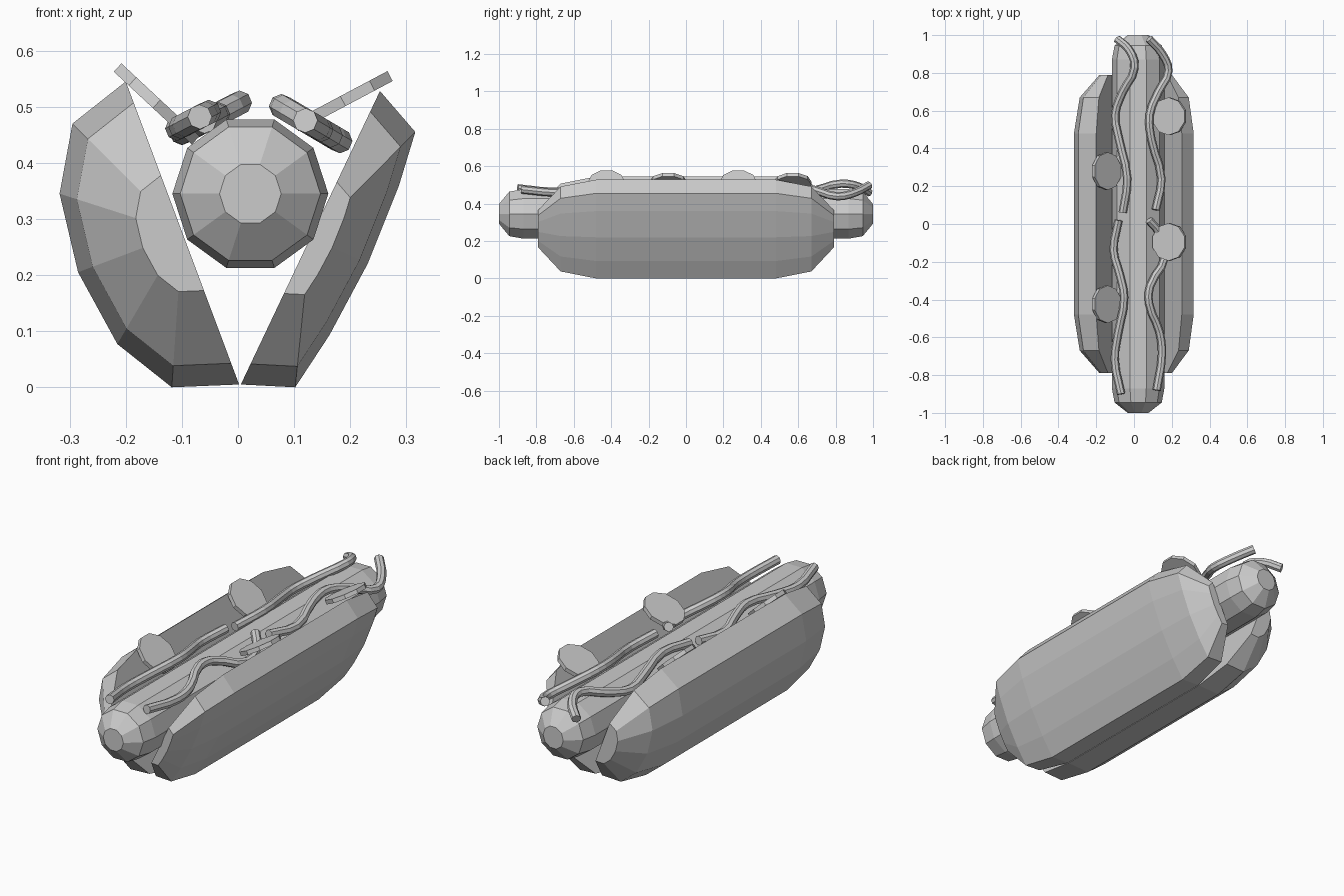
import bpy, bmesh
from math import sin, cos, radians, pi
from mathutils import Matrix

if "Cube" in bpy.data.objects:
    bpy.data.objects.remove(bpy.data.objects["Cube"])


def loft(name, rings):
    """Skin equal-length point rings and cap both ends."""
    bm = bmesh.new()
    vr = [[bm.verts.new(p) for p in ring] for ring in rings]
    n = len(vr[0])
    for a, b in zip(vr, vr[1:]):
        for i in range(n):
            j = (i + 1) % n
            bm.faces.new((a[i], a[j], b[j], b[i]))
    bm.faces.new(vr[0])
    bm.faces.new(vr[-1])
    return finish(name, bm)


def finish(name, bm):
    bmesh.ops.recalc_face_normals(bm, faces=bm.faces)
    me = bpy.data.meshes.new(name)
    bm.to_mesh(me)
    bm.free()
    ob = bpy.data.objects.new(name, me)
    bpy.context.collection.objects.link(ob)
    return ob


# Sausage: ten-sided capsule
cx, cz = 0.022, 0.345
half = [(1.0, 0.055), (0.945, 0.125), (0.87, 0.139)]
stations = [(-y, r) for y, r in half] + half[::-1]
loft("sausage", [[(cx + r * cos(i * pi / 5), y, cz + r * sin(i * pi / 5))
                  for i in range(10)] for y, r in stations])

# Bun halves: flat inner face, cross-section shrinking towards the ends
bun_left = [(0.002, 0.005), (-0.2, 0.545), (-0.295, 0.47), (-0.318, 0.345),
            (-0.285, 0.205), (-0.215, 0.077), (-0.118, 0.0)]
bun_right = [(0.005, 0.005), (0.253, 0.528), (0.316, 0.455), (0.287, 0.36),
             (0.231, 0.22), (0.163, 0.093), (0.102, 0.0)]
ends = [(0.79, 0.38), (0.67, 0.86), (0.48, 1.0)]
stations = [(-y, s) for y, s in ends] + ends[::-1]
for name, prof in (("bun_left", bun_left), ("bun_right", bun_right)):
    mx = (prof[0][0] + prof[1][0]) / 2
    mz = (prof[0][1] + prof[1][1]) / 2
    loft(name, [[(mx + (x - mx) * s, y, mz + (z - mz) * s) for x, z in prof]
                for y, s in stations])

# Sauce strips: wavy tubes lying on sloped planes over the sausage
strips = {
    "sauce_left_front": [(-0.068, -0.9), (-0.102, -0.72), (-0.085, -0.58), (-0.052, -0.39),
                         (-0.075, -0.27), (-0.108, -0.14), (-0.082, 0.02)],
    "sauce_left_back": [(-0.06, 0.06), (-0.036, 0.24), (-0.08, 0.45), (-0.1, 0.58),
                        (-0.06, 0.7), (0.003, 0.83), (-0.025, 0.92), (-0.09, 0.98)],
    "sauce_right_front": [(0.12, -0.88), (0.148, -0.69), (0.135, -0.57), (0.08, -0.42),
                          (0.085, -0.33), (0.165, -0.17), (0.13, -0.04), (0.08, 0.02)],
    "sauce_right_back": [(0.115, 0.075), (0.145, 0.24), (0.092, 0.45), (0.083, 0.58),
                         (0.13, 0.7), (0.182, 0.81), (0.15, 0.9), (0.08, 0.98)],
}
for name, path in strips.items():
    cu = bpy.data.curves.new(name, 'CURVE')
    cu.dimensions = '3D'
    cu.resolution_u = 3
    cu.bevel_depth = 0.022
    cu.bevel_resolution = 2
    cu.use_fill_caps = True
    sp = cu.splines.new('BEZIER')
    sp.use_smooth = False
    sp.bezier_points.add(len(path) - 1)
    for bp, (x, y) in zip(sp.bezier_points, path):
        if "left" in name:
            z = 0.508 + 0.52 * (x - 0.005) + (0.012 if "front" in name else 0)
        else:
            z = 0.505 - 0.59 * (x - 0.07)
        bp.co = (x, y, z)
        bp.handle_left_type = bp.handle_right_type = 'AUTO'
    ob = bpy.data.objects.new(name, cu)
    bpy.context.collection.objects.link(ob)
    bpy.ops.object.select_all(action='DESELECT')
    ob.select_set(True)
    bpy.context.view_layer.objects.active = ob
    bpy.ops.object.convert(target='MESH')

# Round slices tucked in beside the sausage
slices = [("slice_left_front", -0.145, -0.425, 0.505, 43),
          ("slice_left_back", -0.145, 0.28, 0.505, 43),
          ("slice_right_front", 0.187, -0.095, 0.51, -28),
          ("slice_right_back", 0.187, 0.57, 0.51, -28)]
for name, x, y, z, tilt in slices:
    ob = loft(name, [[(0.1 * cos((i + 0.5) * pi / 5), 0.1 * sin((i + 0.5) * pi / 5), h)
                      for i in range(10)] for h in (-0.01, 0.01)])
    ob.data.transform(Matrix.Translation((x, y, z)) @ Matrix.Rotation(radians(tilt), 4, 'Y'))
